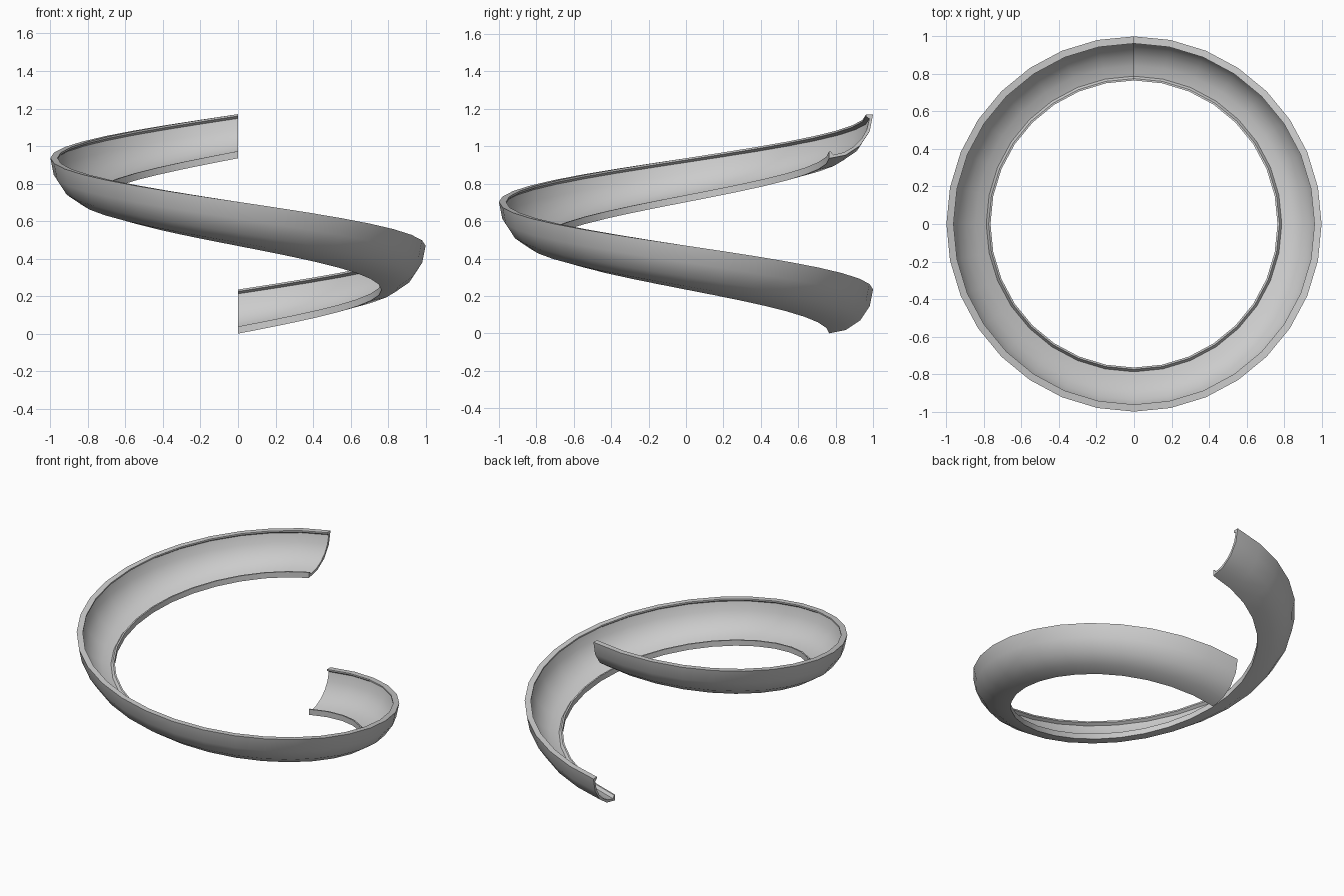
import bpy, bmesh, math

if "Cube" in bpy.data.objects:
    bpy.data.objects.remove(bpy.data.objects["Cube"])

STEPS = 32        # segments in one full turn
RISE = 0.935      # height gained in the turn
R = 0.235         # radius of the quarter-round channel
WALL = 0.018      # thickness of the channel wall
CR, CZ = 0.765, R # centre of the channel arc (radius, height)


def arc(radius, a0, a1, n):
    """Points (radius, height) along the channel arc, angles in degrees below horizontal."""
    pts = []
    for i in range(n + 1):
        a = math.radians(a0 + (a1 - a0) * i / n)
        pts.append((CR + radius * math.cos(a), CZ - radius * math.sin(a)))
    return pts


# Cross-section: outer skin, inner lip, thin inner wall, top rim
profile = arc(R, 0, 90, 4)
profile += [(CR, 0.038), (CR + 0.010, 0.038)]
profile += arc(R - WALL, 84, 6, 5)
profile += [(0.962, CZ - 0.010), (0.962, CZ)]

# Sweep the section clockwise up the helix
bm = bmesh.new()
rings = []
for i in range(STEPS + 1):
    a = math.pi / 2 - 2 * math.pi * i / STEPS
    rings.append([bm.verts.new((r * math.cos(a), r * math.sin(a), z + RISE * i / STEPS))
                  for r, z in profile])
n = len(profile)
for lo, hi in zip(rings, rings[1:]):
    for j in range(n):
        k = (j + 1) % n
        bm.faces.new((lo[j], lo[k], hi[k], hi[j]))

# End caps
bm.faces.new(rings[0])
bm.faces.new(rings[-1][::-1])
bmesh.ops.recalc_face_normals(bm, faces=bm.faces)

mesh = bpy.data.meshes.new("spiral_channel")
bm.to_mesh(mesh)
bm.free()
channel = bpy.data.objects.new("spiral_channel", mesh)
bpy.context.collection.objects.link(channel)
bpy.context.view_layer.objects.active = channel
channel.select_set(True)
bpy.ops.object.shade_smooth_by_angle(angle=math.radians(30))
